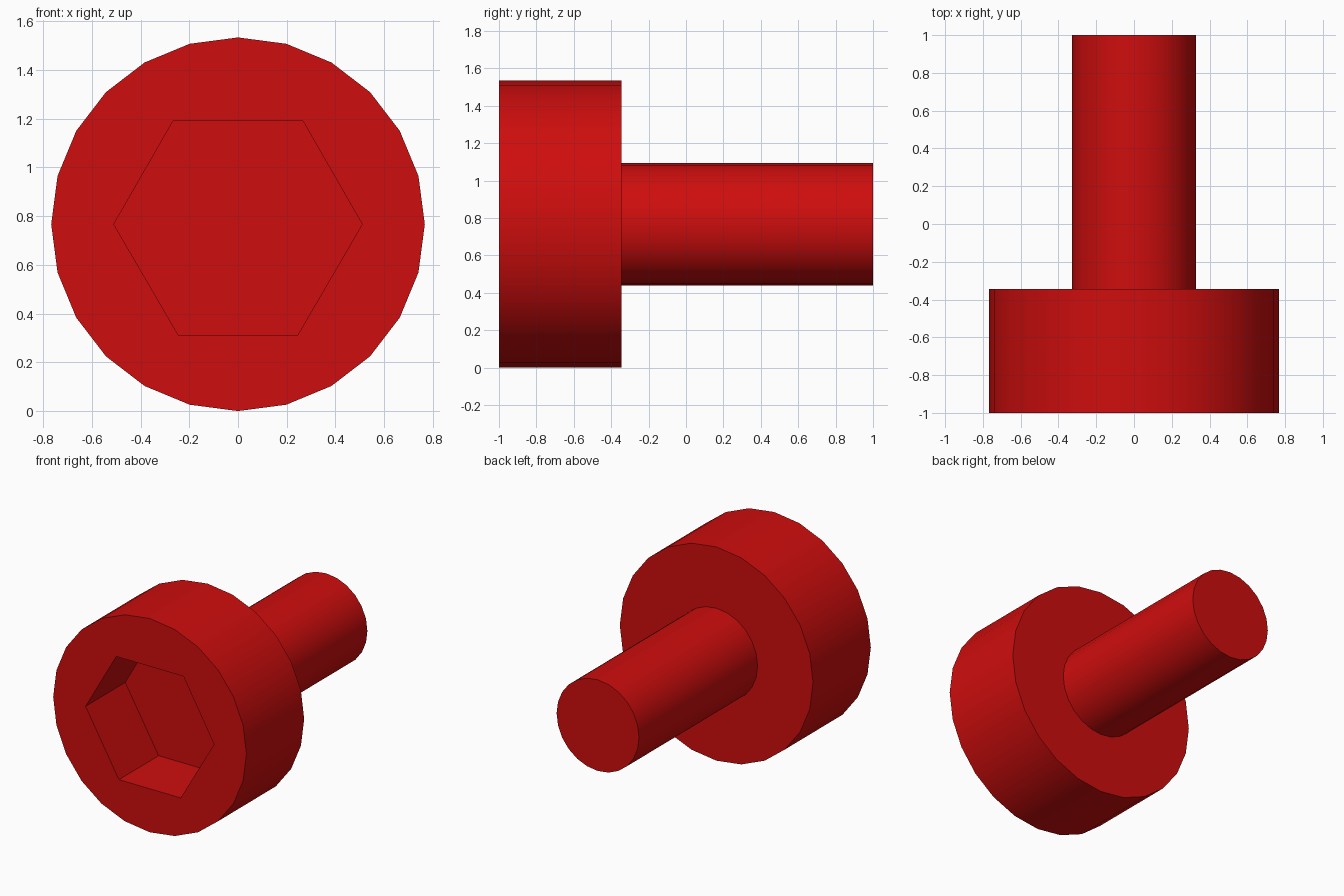
import bpy, bmesh, math

cube = bpy.data.objects.get("Cube")
if cube:
    bpy.data.objects.remove(cube, do_unlink=True)

HEAD_R, SHAFT_R, SIDES = 0.767, 0.327, 24
FRONT, SHOULDER, TIP, SOCKET_FLOOR = -1.0, -0.345, 1.0, -0.55
AXIS_Z = HEAD_R

red = bpy.data.materials.new("red")
red.use_nodes = True
colour = (0.62, 0.004, 0.004, 1)
red.diffuse_color = colour
red.node_tree.nodes["Principled BSDF"].inputs["Base Color"].default_value = colour


def circle(radius):
    """Points of a circle around the bolt axis, one point at the top."""
    steps = [2 * math.pi * i / SIDES for i in range(SIDES)]
    return [(radius * math.sin(a), radius * math.cos(a)) for a in steps]


def loft(name, sections):
    """Closed solid through (y, outline) sections placed along the axis."""
    bm = bmesh.new()
    rings = [[bm.verts.new((x, y, AXIS_Z + z)) for x, z in outline]
             for y, outline in sections]
    for a, b in zip(rings, rings[1:]):
        for i in range(len(a)):
            j = (i + 1) % len(a)
            bm.faces.new((a[i], a[j], b[j], b[i]))
    bm.faces.new(rings[0])
    bm.faces.new(rings[-1])
    bmesh.ops.recalc_face_normals(bm, faces=bm.faces)
    mesh = bpy.data.meshes.new(name)
    bm.to_mesh(mesh)
    bm.free()
    mesh.materials.append(red)
    obj = bpy.data.objects.new(name, mesh)
    bpy.context.collection.objects.link(obj)
    return obj


# Head and shaft as one turned solid
bolt = loft("bolt_head_and_shaft", [
    (FRONT, circle(HEAD_R)), (SHOULDER, circle(HEAD_R)),
    (SHOULDER, circle(SHAFT_R)), (TIP, circle(SHAFT_R))])

# Slightly uneven hexagonal key socket
hexagon = [(-0.51, 0.0), (-0.267, 0.423), (0.267, 0.423),
           (0.51, 0.0), (0.245, -0.455), (-0.245, -0.455)]
cutter = loft("socket_cutter", [(FRONT - 0.1, hexagon), (SOCKET_FLOOR, hexagon)])
cutter.hide_render = True

cut = bolt.modifiers.new("socket", "BOOLEAN")
cut.operation = "DIFFERENCE"
cut.solver = "EXACT"
cut.object = cutter

# Apply the cut, then smooth the round sides
bpy.ops.object.select_all(action="DESELECT")
bpy.context.view_layer.objects.active = bolt
bolt.select_set(True)
bpy.ops.object.modifier_apply(modifier=cut.name)
bpy.data.objects.remove(cutter, do_unlink=True)
bpy.ops.object.shade_smooth_by_angle(angle=math.radians(30))
